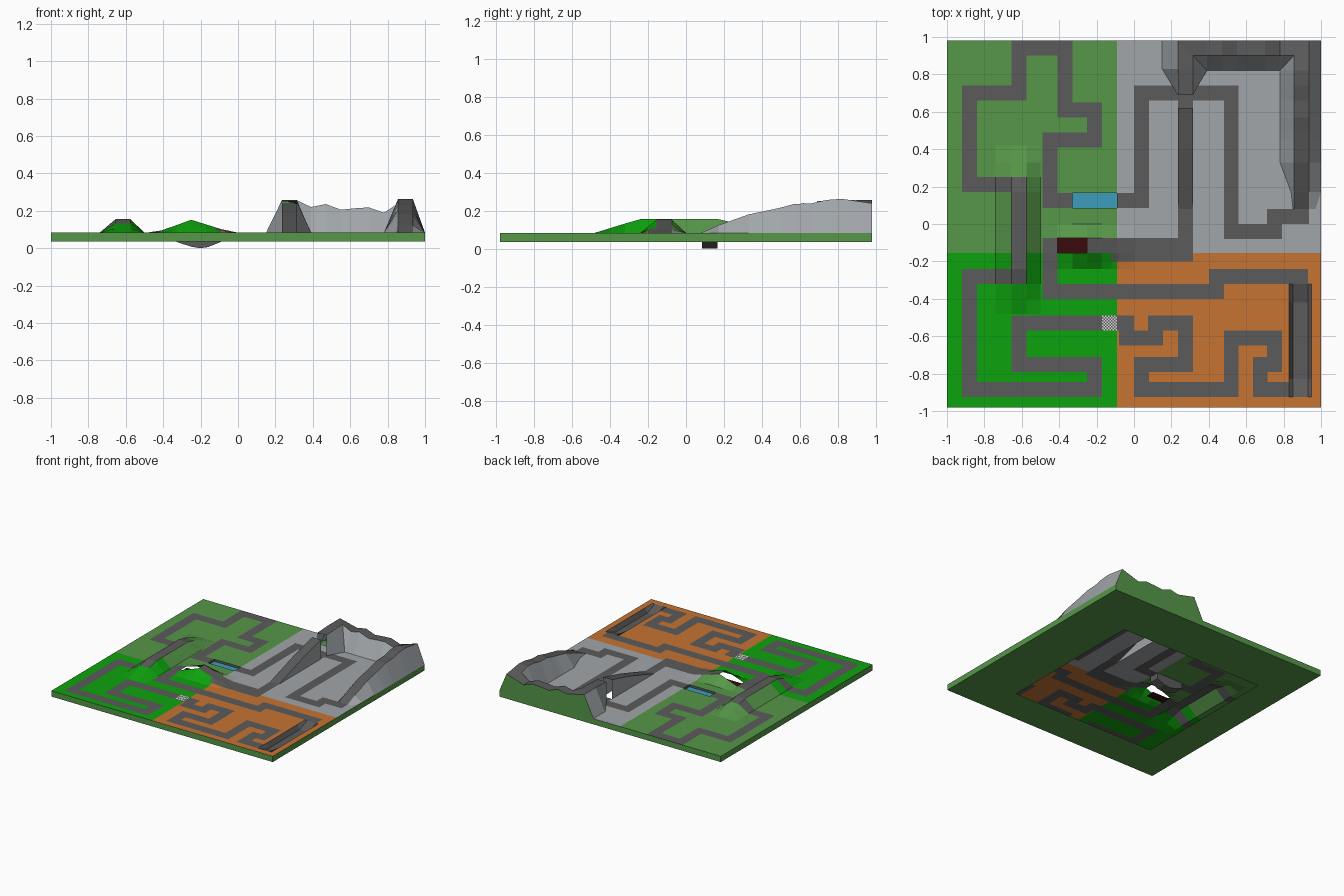
import bpy

if "Cube" in bpy.data.objects:
    bpy.data.objects.remove(bpy.data.objects["Cube"])

# All measurements are in hundredths of a unit
GROUND, UNDER = 8.3, 3.6
EX, EY = 100, 98


def lin(c):
    c /= 255
    return c / 12.92 if c <= 0.04045 else ((c + 0.055) / 1.055) ** 2.4


COLOURS = {
    "meadow_green": (86, 151, 73), "grass_green": (13, 162, 13),
    "desert_orange": (199, 116, 50), "stone_grey": (161, 166, 170),
    "road_grey": (91, 91, 91), "water_blue": (60, 156, 188),
    "dark_red": (58, 10, 12), "line_white": (225, 225, 225),
}
MATS = {}
for n, rgb in COLOURS.items():
    MATS[n] = bpy.data.materials.new(n)
    MATS[n].diffuse_color = (*[lin(c) for c in rgb], 1)
NAMES = list(COLOURS)


def make(name, verts, faces, cols):
    """Mesh object from faces, with one colour name per face."""
    me = bpy.data.meshes.new(name)
    me.from_pydata([tuple(c / 100 for c in v) for v in verts], [], faces)
    used = [n for n in NAMES if n in cols]
    for n in used:
        me.materials.append(MATS[n])
    for p, c in zip(me.polygons, cols):
        p.material_index = used.index(c)
    ob = bpy.data.objects.new(name, me)
    bpy.context.collection.objects.link(ob)
    return ob


def loft(name, sections, strip_cols, closed=False, rule=None):
    """Join equal cross-sections; one colour per strip."""
    m, k = len(sections), len(sections[0])
    verts = [p for s in sections for p in s]
    faces, cols = [], []
    for i in range(m if closed else m - 1):
        a, b = i * k, (i + 1) % m * k
        for j in range(k - 1):
            f = (a + j, a + j + 1, b + j + 1, b + j)
            faces.append(f)
            cols.append(rule and rule([verts[v] for v in f]) or strip_cols[j])
    return make(name, verts, faces, cols)


def interp(t, pts):
    if t <= pts[0][0]:
        return pts[0][1]
    for (a, u), (b, v) in zip(pts, pts[1:]):
        if t <= b:
            return u + (v - u) * (t - a) / (b - a)
    return pts[-1][1]


def inside(x, y, rects):
    return any(r[0] < x < r[1] and r[2] < y < r[3] for r in rects)


# Road centre lines of the circuit
PATHS = [
    [(-61.5, -53), (-61.5, -75), (-21, -75), (-21, -88.5), (-88, -88.5),
     (-88, -28), (-61.5, -28), (-61.5, 21), (-88, 21), (-88, 70), (-61.5, 70),
     (-61.5, 94), (-37, 94), (-37, 61), (-21, 61), (-21, 45), (-45, 45),
     (-45, 12.5), (4, 12.5), (4, 70), (52, 70), (52, -4), (75, -4), (75, 4),
     (89.5, 4)],
    [(27.5, 66), (27.5, -11.5), (-45, -11.5), (-45, -36), (44, -36), (44, -28),
     (89, -28)],
    [(89, -88.5), (67.5, -88.5), (67.5, -75), (75, -75), (75, -61), (52, -61),
     (52, -88.5), (4, -88.5), (4, -75), (27.5, -75), (27.5, -53), (11.5, -53),
     (11.5, -61), (-4, -61), (-4, -53), (-61.5, -53)],
]
ROADS = [(-12, 31.5, -20, -7.5)]
for path in PATHS:
    for (ax, ay), (bx, by) in zip(path, path[1:]):
        ROADS.append((min(ax, bx) - 4, max(ax, bx) + 4,
                      min(ay, by) - 4, max(ay, by) + 4))

# Openings in the ground: water, jump pit, ramp, trench, under the mountain
HOLES = [(-33, -9, 8.5, 16.5), (-41, -25, -15.5, -7.5), (23.5, 31.5, 8, 62),
         (83, 95, -92.5, -32), (15, 39, 83, 98), (39, 100, 82, 98),
         (78, 100, 33, 98)]

# Hill profiles: ridge on the left, jump mound in the middle
RIDGE_X = [(-74, 0), (-65.5, 7.2), (-57.5, 7.2), (-50, 0)]
RIDGE_Y = [(-48, 0), (-32, .68), (-24, 1), (17, 1), (25, .75), (42, 0)]
MOUND_X = [(-49, 0), (-41, 1.2), (-33, 4), (-25, 6.9), (-9, 1.9), (0, 0)]
MOUND_Y = [(-24, 0), (-15.5, 1), (-7.5, 1), (0, 0)]


def height(x, y):
    return (GROUND + interp(x, RIDGE_X) * interp(y, RIDGE_Y)
            + interp(x, MOUND_X) * interp(y, MOUND_Y))


def zone(x, y):
    if inside(x, y, ROADS):
        return "road_grey"
    if x < -9:
        return "meadow_green" if y > -15.5 else "grass_green"
    return "stone_grey" if y > -15.5 else "desert_orange"


# Ground sheet on a grid whose lines follow every road edge
rects = ROADS + HOLES
xs = sorted({-EX, EX, -9, *[v for r in rects for v in r[:2]],
             *[p[0] for p in RIDGE_X + MOUND_X]})
ys = sorted({-EY, EY, -15.5, *[v for r in rects for v in r[2:]],
             *[p[0] for p in RIDGE_Y + MOUND_Y]})
xs = [x for x in xs if abs(x) <= EX]
ys = [y for y in ys if abs(y) <= EY]
verts = [(x, y, height(x, y)) for y in ys for x in xs]
faces, cols, w = [], [], len(xs)
for j in range(len(ys) - 1):
    for i in range(w - 1):
        cx, cy = (xs[i] + xs[i + 1]) / 2, (ys[j] + ys[j + 1]) / 2
        if not inside(cx, cy, HOLES):
            a = j * w + i
            faces.append((a, a + 1, a + w + 1, a + w))
            cols.append(zone(cx, cy))
make("ground", verts, faces, cols)

# Base frame: outer sides and an underside with a rectangular opening
corners = [(-EX, -EY, -73.5, -69), (EX, -EY, 57, -69),
           (EX, EY, 57, 56.5), (-EX, EY, -73.5, 56.5)]
loft("base_frame", [[(x, y, GROUND), (x, y, UNDER), (u, v, UNDER)]
                    for x, y, u, v in corners], ["meadow_green"] * 2, True)

# Mountain: one ridge running up the left arm, along the back, down the right
G = GROUND
ridge = [[(23.5, 69, G), (23.5, 69, 25), (31.5, 69, 25), (31.5, 69, G)],
         [(15, 83, G), (23.5, 83, 25.7), (31.5, 83, 25.7), (39, 82, G)],
         [(15, EY, G), (23.5, EY, 25.7), (31.5, 90, 25.7), (39, 82, G)]]
for x, z in [(39, 22), (47, 23.6), (55, 20.6), (63, 21.4), (70, 21.8), (78, 19)]:
    ridge.append([(x, EY, G), (x, EY, z), (x, 90, z), (x, 82, G)])
ridge.append([(EX, EY, G), (93.5, EY, 23.8), (85.5, 90, 23.8), (78, 82, G)])
for y, z in [(82, 26.2), (74, 25.6), (66, 23.8), (57, 23.5), (50, 21.6),
             (45, 20.5), (33, 18)]:
    ridge.append([(EX, y, G), (93.5, y, z), (85.5, y, z), (78, y, G)])
ridge.append([(EX, 17, G), (93.5, 17, 12.3), (85.5, 17, 12.3), (84, 17, G)])
ridge.append([(97, 8, G), (93.5, 8, G + .05), (85.5, 8, G + .05), (85, 8, G)])
loft("mountain", ridge, ["stone_grey", "road_grey", "stone_grey"],
     rule=lambda q: "meadow_green" if all(p[1] == EY for p in q) else None)

# Jump ramp leading up to the mountain
loft("jump_ramp", [[(23.5, y, G), (23.5, y, z), (31.5, y, z), (31.5, y, G)]
                   for y, z in [(8, G), (22, 12.8), (40, 18.5), (62, 24)]],
     ["stone_grey", "road_grey", "stone_grey"])

# Sunken trench in the desert
loft("trench", [[(83, y, G), (85, y, z), (93, y, z), (95, y, G)]
                for y, z in [(-92.5, G), (-83, 4.6), (-42, 4.6), (-32, G)]],
     ["road_grey"] * 3)

# Water trough and its surface
loft("water_trough", [[(x, 16.5, G), (x, 16.5, z), (x, 8.5, z), (x, 8.5, G)]
                      for x, z in [(-33, G), (-32.9, 3.4), (-25, .8), (-20, 0),
                                   (-16, .6), (-9.1, 3.4), (-9, G)]],
     ["road_grey"] * 3)


def plate(name, x0, x1, y0, y1, z, col):
    make(name, [(x0, y0, z), (x1, y0, z), (x1, y1, z), (x0, y1, z)],
         [(0, 1, 2, 3)], [col])


plate("water", -33, -9, 8.5, 16.5, 6.5, "water_blue")
plate("jump_pit_floor", -41, -25, -15.5, -7.5, G, "dark_red")

# Checkered start line
N = 10
verts = [(-17 + 8 * i / N, -57 + 8 * j / N, G + .15)
         for j in range(N + 1) for i in range(N + 1)]
faces, cols = [], []
for j in range(N):
    for i in range(N):
        a = j * (N + 1) + i
        faces.append((a, a + 1, a + N + 2, a + N + 1))
        cols.append("line_white" if (i + j) % 2 else "road_grey")
make("start_line", verts, faces, cols)

for m in bpy.data.materials:
    if m.users and not m.is_grease_pencil:
        m.use_nodes = True
        m.node_tree.nodes["Principled BSDF"].inputs["Base Color"].default_value = m.diffuse_color
